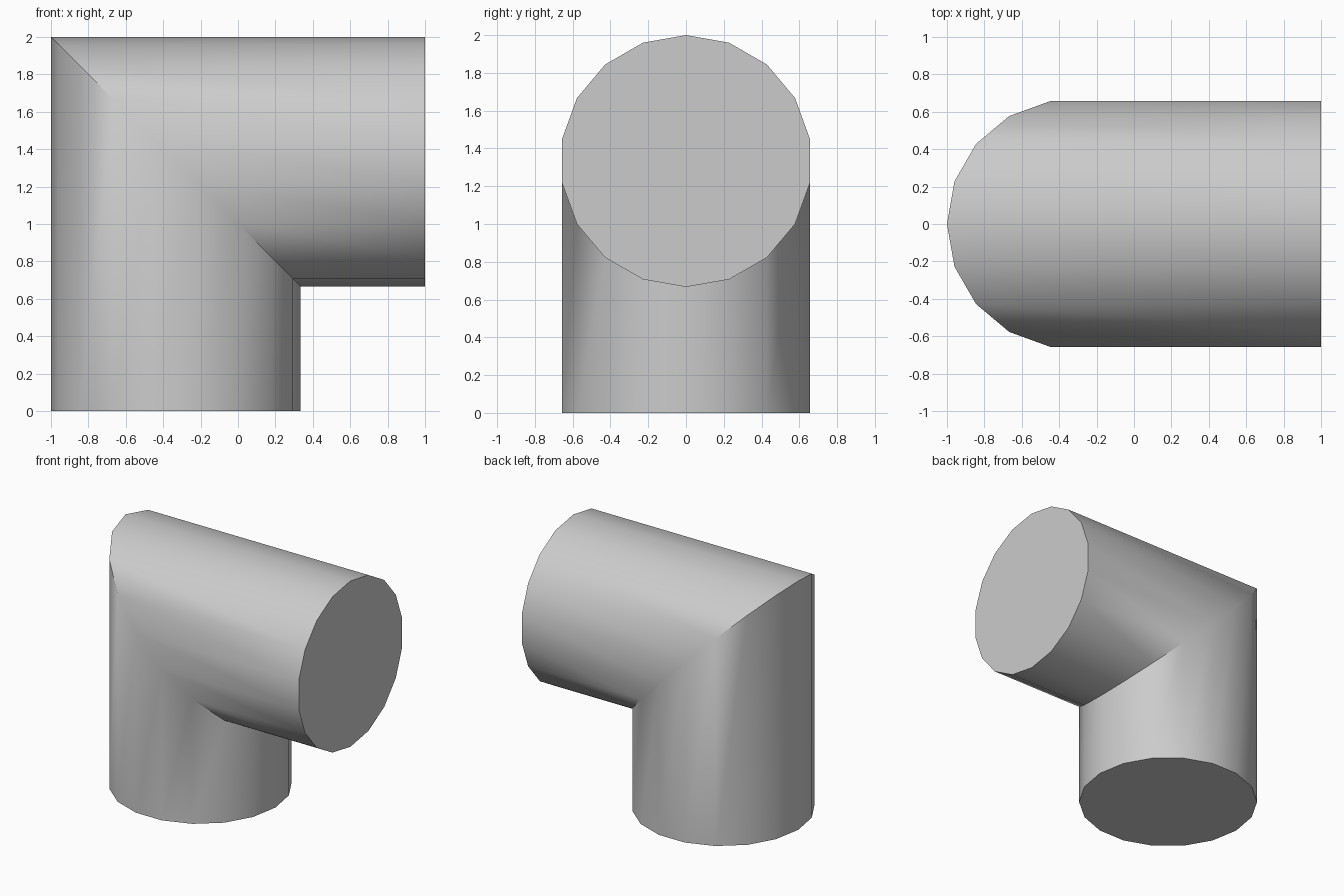
import bpy, bmesh
from math import cos, sin, tau, radians

if "Cube" in bpy.data.objects:
    bpy.data.objects.remove(bpy.data.objects["Cube"])

SIDES, R = 18, 2 / 3
bm = bmesh.new()

# Three rings: base circle, 45 degree mitre (x + z = 1), and outlet circle
base, mitre, outlet = [], [], []
for i in range(SIDES):
    a = tau * i / SIDES
    x, y = -1 / 3 + R * cos(a), R * sin(a)
    base.append(bm.verts.new((x, y, 0)))
    mitre.append(bm.verts.new((x, y, 1 - x)))
    outlet.append(bm.verts.new((1, y, 1 - x)))

# Pipe walls
for lower, upper in ((base, mitre), (mitre, outlet)):
    for i in range(SIDES):
        j = (i + 1) % SIDES
        bm.faces.new((lower[i], lower[j], upper[j], upper[i]))

# Flat end caps
bm.faces.new(base[::-1])
bm.faces.new(outlet)
bmesh.ops.recalc_face_normals(bm, faces=bm.faces)

mesh = bpy.data.meshes.new("pipe_elbow")
bm.to_mesh(mesh)
bm.free()
elbow = bpy.data.objects.new("pipe_elbow", mesh)
bpy.context.collection.objects.link(elbow)

# Smooth walls, sharp caps and mitre
bpy.context.view_layer.objects.active = elbow
elbow.select_set(True)
bpy.ops.object.shade_smooth_by_angle(angle=radians(30))
